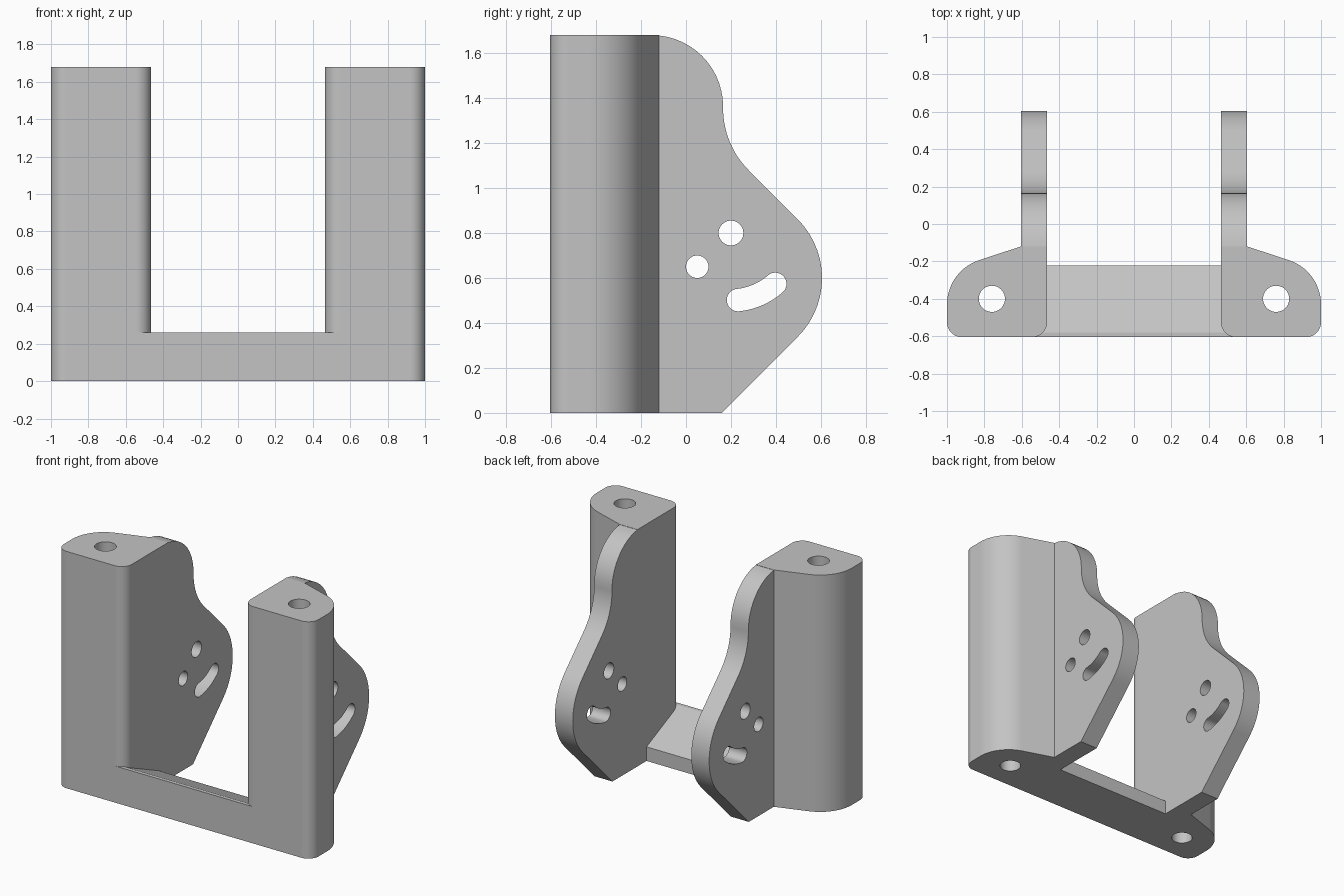
import bpy, bmesh, math
from mathutils import Vector

if "Cube" in bpy.data.objects:
    bpy.data.objects.remove(bpy.data.objects["Cube"], do_unlink=True)

grey = bpy.data.materials.new("light_grey")
grey.use_nodes = True
grey.diffuse_color = (0.55, 0.55, 0.55, 1)
grey.node_tree.nodes["Principled BSDF"].inputs["Base Color"].default_value = grey.diffuse_color


def rounded(corners, steps=14):
    """Outline from (u, v, radius) corners, each filleted by its radius."""
    points = []
    for i, (u, v, r) in enumerate(corners):
        p = Vector((u, v))
        if r == 0:
            points.append(p)
            continue
        a = (Vector(corners[i - 1][:2]) - p).normalized()
        b = (Vector(corners[(i + 1) % len(corners)][:2]) - p).normalized()
        half = a.angle(b) / 2
        centre = p + (a + b).normalized() * r / math.sin(half)
        start = p + a * r / math.tan(half) - centre
        end = p + b * r / math.tan(half) - centre
        sweep = start.angle_signed(end)
        for k in range(steps + 1):
            t = -sweep * k / steps
            c, s = math.cos(t), math.sin(t)
            points.append(centre + Vector((c * start.x - s * start.y, s * start.x + c * start.y)))
    return points


def arc(u, v, r, start, end, steps):
    angles = [math.radians(start + (end - start) * k / steps) for k in range(steps + 1)]
    return [Vector((u + r * math.cos(t), v + r * math.sin(t))) for t in angles]


def circle(u, v, r):
    return arc(u, v, r, 0, 360, 40)[:-1]


def extrude(name, outline, low, high, axis):
    """Prism of an outline: axis Z uses (x, y), axis X uses (y, z)."""
    bm = bmesh.new()
    place = (lambda p: (p.x, p.y, low)) if axis == "Z" else (lambda p: (low, p.x, p.y))
    face = bm.faces.new([bm.verts.new(place(p)) for p in outline])
    new = bmesh.ops.extrude_face_region(bm, geom=[face])["geom"]
    shift = Vector((0, 0, high - low)) if axis == "Z" else Vector((high - low, 0, 0))
    bmesh.ops.translate(bm, vec=shift, verts=[g for g in new if isinstance(g, bmesh.types.BMVert)])
    bmesh.ops.recalc_face_normals(bm, faces=bm.faces)
    mesh = bpy.data.meshes.new(name)
    bm.to_mesh(mesh)
    bm.free()
    mesh.materials.append(grey)
    obj = bpy.data.objects.new(name, mesh)
    bpy.context.collection.objects.link(obj)
    return obj


def apply_modifiers(obj):
    bpy.context.view_layer.update()
    mesh = bpy.data.meshes.new_from_object(obj.evaluated_get(bpy.context.evaluated_depsgraph_get()))
    obj.modifiers.clear()
    obj.data = mesh


def combine(obj, other, operation):
    mod = obj.modifiers.new(operation.title(), "BOOLEAN")
    mod.operation, mod.solver, mod.object = operation, "EXACT", other
    apply_modifiers(obj)
    bpy.data.objects.remove(other, do_unlink=True)


inner, outer, front, height = 0.465, 0.605, -0.605, 1.68

# Upright post with rounded corners
bracket = extrude("bracket", rounded([
    (inner, front, 0.08), (1, front, 0.08), (1, -0.25, 0.25),
    (outer, -0.12, 0), (inner, -0.12, 0)]), 0, height, "Z")

# Curved side plate behind the post
plate = extrude("side_plate", rounded([
    (-0.2, 0, 0), (0.16, 0, 0), (0.758, 0.6, 0.37),
    (0.165, 1.193, 0.39), (0.165, height, 0.318), (-0.2, height, 0)]), inner, outer, "X")
combine(bracket, plate, "UNION")

# Vertical bolt hole, two pivot holes and the curved slot
pu, pv, reach, r = 0.2, 0.8, 0.3, 0.05
a0, a1 = -84, -49
ends = [Vector((pu, pv)) + reach * Vector((math.cos(math.radians(a)), math.sin(math.radians(a))))
        for a in (a0, a1)]
slot = (arc(pu, pv, reach + r, a0, a1, 16)
        + arc(ends[1].x, ends[1].y, r, a1, a1 + 180, 16)[1:]
        + arc(pu, pv, reach - r, a1, a0, 16)[1:]
        + arc(ends[0].x, ends[0].y, r, a0 + 180, a0 + 360, 16)[1:-1])
cutters = [
    extrude("bolt_cutter", circle(0.76, -0.4, 0.07), -0.1, height + 0.1, "Z"),
    extrude("upper_hole_cutter", circle(pu, pv, 0.055), 0.4, 0.7, "X"),
    extrude("lower_hole_cutter", circle(0.05, 0.65, 0.05), 0.4, 0.7, "X"),
    extrude("slot_cutter", slot, 0.4, 0.7, "X")]
for cutter in cutters:
    combine(bracket, cutter, "DIFFERENCE")

# Opposite side
bracket.modifiers.new("Mirror", "MIRROR")
apply_modifiers(bracket)

# Cross bar with its top sloping down to the back
bar = extrude("cross_bar", rounded([
    (front, 0, 0), (-0.222, 0, 0), (-0.222, 0.1, 0), (-0.58, 0.26, 0), (front, 0.26, 0)]),
    -0.55, 0.55, "X")
combine(bracket, bar, "UNION")

# Smooth rounds with crisp edges
bpy.ops.object.select_all(action="DESELECT")
bracket.select_set(True)
bpy.context.view_layer.objects.active = bracket
bpy.ops.object.shade_smooth_by_angle(angle=math.radians(25))
weighted = bracket.modifiers.new("Weighted Normals", "WEIGHTED_NORMAL")
weighted.keep_sharp = True
